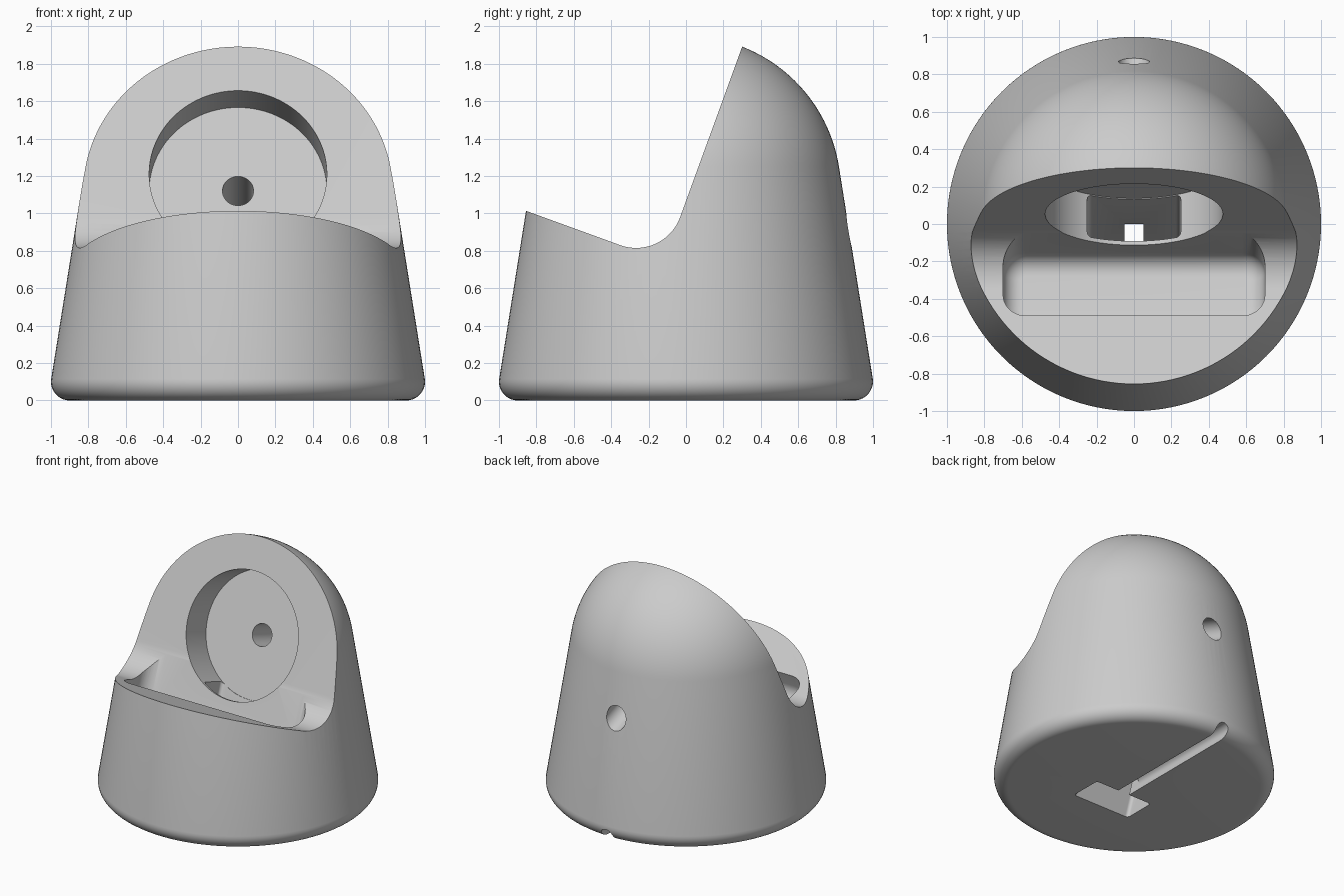
import bpy, bmesh, math
from mathutils import Matrix, Vector

if "Cube" in bpy.data.objects:
    bpy.data.objects.remove(bpy.data.objects["Cube"])

grey = bpy.data.materials.new("light grey plastic")
grey.diffuse_color = (0.6, 0.6, 0.6, 1)
grey.use_nodes = True
grey.node_tree.nodes["Principled BSDF"].inputs["Base Color"].default_value = grey.diffuse_color

# Tilted frame of the rest: local x across, y into the back, z up the face
TILT = Matrix.Translation((0, -0.117, 0.745)) @ Matrix.Rotation(math.radians(-20), 4, 'X')
FLAT = Matrix.Identity(4)


def finish(name, bm, matrix=FLAT):
    bmesh.ops.transform(bm, matrix=matrix, verts=bm.verts)
    bmesh.ops.recalc_face_normals(bm, faces=bm.faces)
    mesh = bpy.data.meshes.new(name)
    bm.to_mesh(mesh)
    bm.free()
    mesh.materials.append(grey)
    obj = bpy.data.objects.new(name, mesh)
    bpy.context.collection.objects.link(obj)
    return obj


def arc(cx, cy, r, a0, a1, n):
    angles = [math.radians(a0 + (a1 - a0) * i / n) for i in range(n + 1)]
    return [(cx + r * math.cos(a), cy + r * math.sin(a)) for a in angles]


def box(name, lo, hi, matrix=FLAT, rounds=()):
    """Box cutter; rounds lists (edge test, radius) bevels."""
    bm = bmesh.new()
    bmesh.ops.create_cube(bm, size=1)
    for v in bm.verts:
        v.co = [l + (c + 0.5) * (h - l) for c, l, h in zip(v.co, lo, hi)]
    for test, radius in rounds:
        edges = [e for e in bm.edges if test(e)]
        bmesh.ops.bevel(bm, geom=edges, offset=radius, segments=10, profile=0.5, affect='EDGES')
    return finish(name, bm, matrix)


def rod(name, r, y0, y1, z, matrix=FLAT, segments=96):
    """Cylinder cutter along y."""
    bm = bmesh.new()
    bmesh.ops.create_cone(bm, cap_ends=True, segments=segments, radius1=r, radius2=r, depth=y1 - y0)
    place = Matrix.Translation((0, (y0 + y1) / 2, z)) @ Matrix.Rotation(math.pi / 2, 4, 'X')
    return finish(name, bm, matrix @ place)


def upright(e):
    d = e.verts[0].co - e.verts[1].co
    return abs(d.z) > 0.1 and abs(d.x) + abs(d.y) < 1e-5


# Body: rounded foot, tapered wall and dome, spun round z
profile = [(0, 0)] + arc(0.9, 0.1, 0.1, -90, 9, 10) + arc(0, 1.12, 0.828, 9, 90, 40)
profile[-1] = (0, profile[-1][1])
bm = bmesh.new()
verts = [bm.verts.new((r, 0, z)) for r, z in profile]
edges = [bm.edges.new(p) for p in zip(verts, verts[1:])]
bmesh.ops.spin(bm, geom=verts + edges, cent=(0, 0, 0), axis=(0, 0, 1), angle=2 * math.pi, steps=128)
bmesh.ops.remove_doubles(bm, verts=bm.verts, dist=1e-5)
bmesh.ops.dissolve_degenerate(bm, edges=bm.edges, dist=1e-6)
body = finish("dock_body", bm)

# Ledge and leaning face, joined by a fillet
bm = bmesh.new()
side = [(-2, 0)] + arc(-0.25, 0.25, 0.25, -90, 0, 24) + [(0, 2), (-2, 2)]
face = bm.faces.new([bm.verts.new((-1.5, y, z)) for y, z in side])
ext = bmesh.ops.extrude_face_region(bm, geom=[face])
bmesh.ops.translate(bm, vec=Vector((3, 0, 0)),
                    verts=[g for g in ext["geom"] if isinstance(g, bmesh.types.BMVert)])
cutters = [finish("ledge_cutter", bm, TILT)]

# Rounded device slot in the ledge
cutters.append(box("slot_cutter", (-0.7, -0.397, -0.2), (0.7, -0.003, 0.6), TILT,
                   [(upright, 0.12),
                    (lambda e: all(v.co.z < -0.19 for v in e.verts), 0.1)]))
# Round charger pocket and cable hole through the back
cutters.append(rod("pocket_cutter", 0.475, -0.1, 0.263, 0.495, TILT, 128))
cutters.append(rod("cable_hole_cutter", 0.083, 0.1, 1.3, 0.495, TILT, 48))
# Slanted plug duct from the pocket down through the base
cutters.append(box("duct_cutter", (-0.25, 0.02, -1.2), (0.25, 0.258, 0.4), TILT, [(upright, 0.025)]))
# Cable groove underneath, deeper near the duct
cutters.append(box("deep_groove_cutter", (-0.05, -0.2, -0.2), (0.05, 0.0, 0.32)))
cutters.append(rod("groove_cutter", 0.0503, -0.22, 1.3, 0.035, FLAT, 32))
cutters.append(box("groove_base_cutter", (-0.0497, -0.21, -0.1), (0.0497, 1.2, 0.035)))

bpy.context.view_layer.objects.active = body
body.select_set(True)
for c in cutters:
    c.hide_render = True
    mod = body.modifiers.new(c.name, 'BOOLEAN')
    mod.operation = 'DIFFERENCE'
    mod.solver = 'EXACT'
    mod.object = c
    bpy.ops.object.modifier_apply(modifier=mod.name)
for c in cutters:
    bpy.data.objects.remove(c)

bpy.ops.object.shade_smooth_by_angle(angle=math.radians(30))
